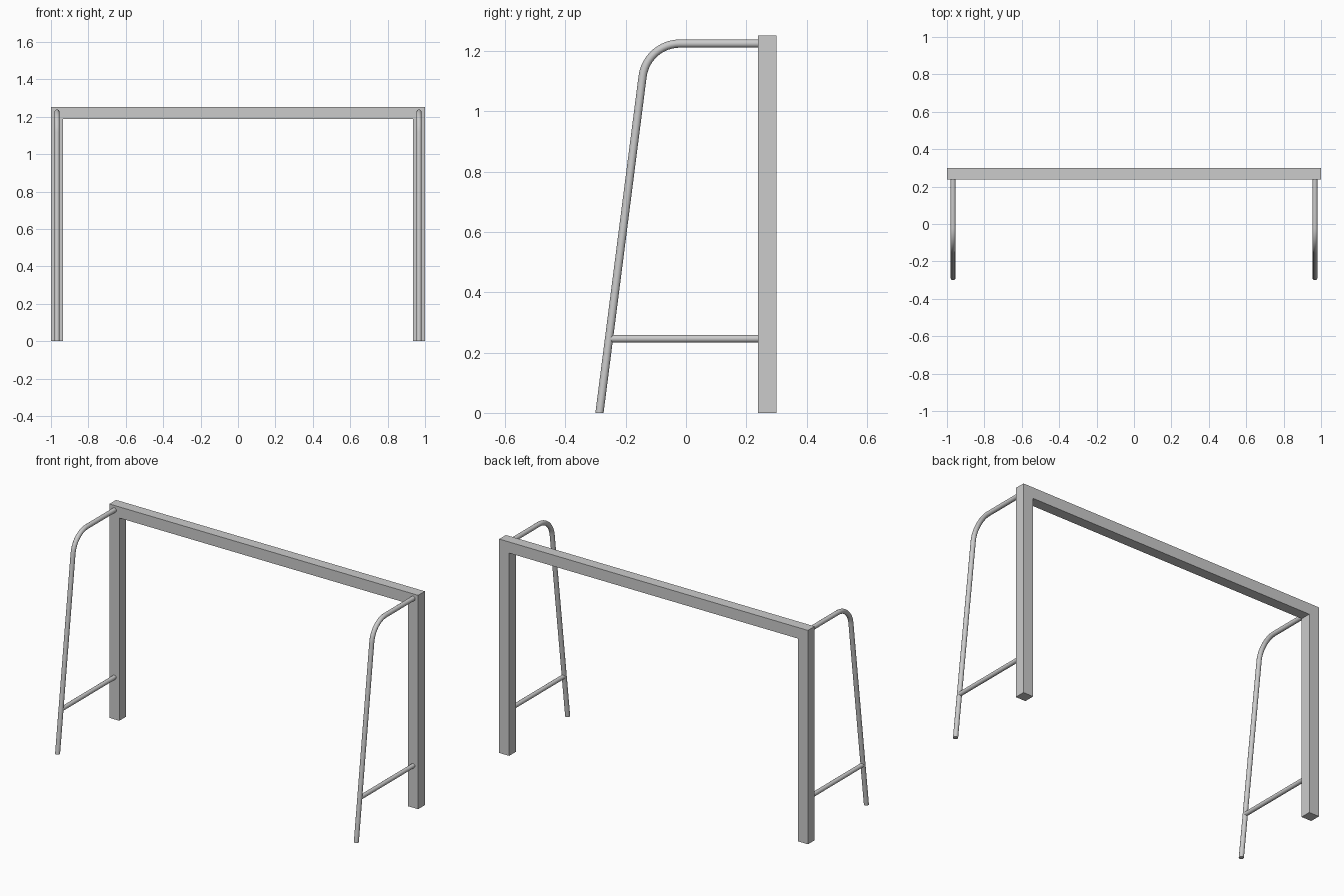
import bpy, bmesh, math
from mathutils import Vector

if "Cube" in bpy.data.objects:
    bpy.data.objects.remove(bpy.data.objects["Cube"])

POST, Y0, Y1, TOP = 0.065, 0.238, 0.30, 1.252
PIPE_X = 1 - POST / 2


def goal_frame():
    # One-piece square-section frame: U outline extruded in depth
    i = 1 - POST
    outline = [(-1, 0), (-i, 0), (-i, TOP - POST), (i, TOP - POST),
               (i, 0), (1, 0), (1, TOP), (-1, TOP)]
    bm = bmesh.new()
    face = bm.faces.new([bm.verts.new((x, Y0, z)) for x, z in outline])
    ext = bmesh.ops.extrude_face_region(bm, geom=[face])
    verts = [v for v in ext["geom"] if isinstance(v, bmesh.types.BMVert)]
    bmesh.ops.translate(bm, verts=verts, vec=(0, Y1 - Y0, 0))
    bmesh.ops.recalc_face_normals(bm, faces=bm.faces)
    me = bpy.data.meshes.new("goal_frame")
    bm.to_mesh(me)
    bm.free()
    bpy.context.collection.objects.link(bpy.data.objects.new("goal_frame", me))


def pipe(name, points, radius):
    # Round capped tube along a path
    cu = bpy.data.curves.new(name, 'CURVE')
    cu.dimensions = '3D'
    cu.bevel_depth = radius
    cu.bevel_resolution = 6
    cu.use_fill_caps = True
    sp = cu.splines.new('POLY')
    sp.points.add(len(points) - 1)
    for p, co in zip(sp.points, points):
        p.co = (*co, 1)
    ob = bpy.data.objects.new(name, cu)
    bpy.context.collection.objects.link(ob)
    bpy.ops.object.select_all(action='DESELECT')
    ob.select_set(True)
    bpy.context.view_layer.objects.active = ob
    bpy.ops.object.convert(target='MESH')
    ob = bpy.context.object
    bm = bmesh.new()
    bm.from_mesh(ob.data)
    bmesh.ops.remove_doubles(bm, verts=bm.verts, dist=1e-5)
    bmesh.ops.recalc_face_normals(bm, faces=bm.faces)
    bm.to_mesh(ob.data)
    bm.free()
    bpy.ops.object.shade_smooth_by_angle(angle=math.radians(35))
    return ob


# Rear support path: leaning leg, rounded bend, level run into the post
FOOT_Y, PIPE_Z, R, BEND_Y = -0.287, 1.225, 0.125, -0.02
LEAN = math.radians(7.3)
direction = Vector((0, math.sin(LEAN), math.cos(LEAN)))
path = [(FOOT_Y, 0)]
for k in range(13):
    a = math.pi - LEAN + (math.pi / 2 - math.pi + LEAN) * k / 12
    path.append((BEND_Y + R * math.cos(a), PIPE_Z - R + R * math.sin(a)))
path.append((Y0 + 0.01, PIPE_Z))

goal_frame()
for side, sx in (("left", -1), ("right", 1)):
    x = sx * PIPE_X
    support = pipe(side + "_support", [(x, y, z) for y, z in path], 0.0135)
    # Trim the foot level with the ground
    for v in support.data.vertices:
        if v.co.z < 0.02:
            v.co -= direction * (v.co.z / direction.z)
    # Lower brace between support and post
    brace_z = 0.246
    brace_y = FOOT_Y + brace_z * math.tan(LEAN)
    pipe(side + "_brace", [(x, brace_y, brace_z), (x, Y0 + 0.01, brace_z)], 0.0125)
